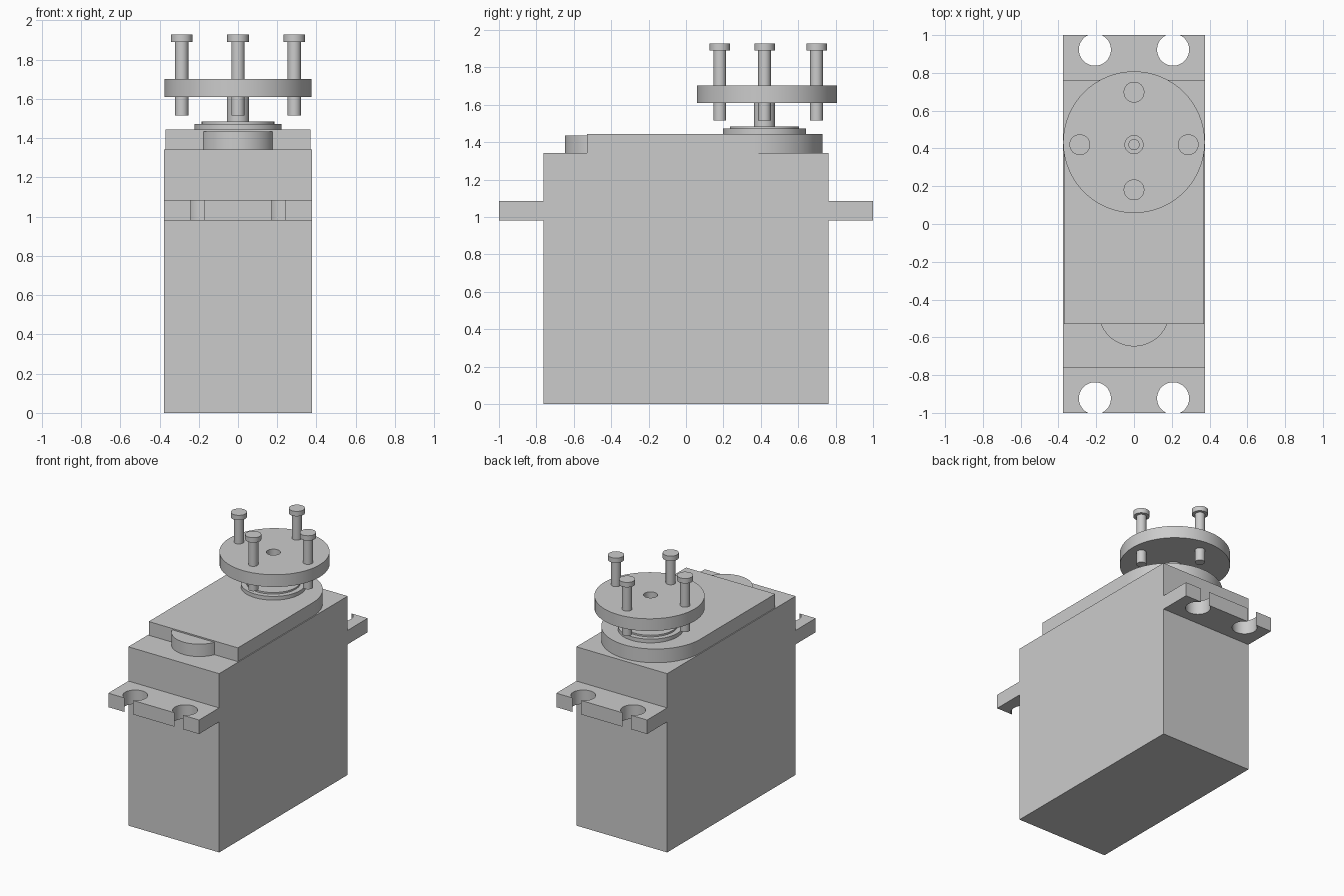
import bpy, bmesh
from math import sin, cos, asin, pi, radians

cube = bpy.data.objects.get("Cube")
if cube:
    bpy.data.objects.remove(cube, do_unlink=True)

grey = bpy.data.materials.new("plain grey")
grey.use_nodes = True
COLOR = (0.6, 0.6, 0.6, 1)
grey.diffuse_color = COLOR
grey.node_tree.nodes["Principled BSDF"].inputs["Base Color"].default_value = COLOR


def finish(name, bm):
    bmesh.ops.remove_doubles(bm, verts=bm.verts, dist=1e-5)
    bmesh.ops.recalc_face_normals(bm, faces=bm.faces)
    for f in bm.faces:
        f.smooth = True
    mesh = bpy.data.meshes.new(name)
    bm.to_mesh(mesh)
    bm.free()
    mesh.set_sharp_from_angle(angle=radians(30))
    mesh.materials.append(grey)
    obj = bpy.data.objects.new(name, mesh)
    bpy.context.collection.objects.link(obj)
    return obj


def prism(name, outline, z0, z1):
    """Extrude a flat outline from z0 to z1."""
    bm = bmesh.new()
    face = bm.faces.new([bm.verts.new((x, y, z0)) for x, y in outline])
    new = bmesh.ops.extrude_face_region(bm, geom=[face])["geom"]
    tops = [v for v in new if isinstance(v, bmesh.types.BMVert)]
    bmesh.ops.translate(bm, verts=tops, vec=(0, 0, z1 - z0))
    return finish(name, bm)


def lathe(name, profile, x, y, steps=64):
    """Spin a closed (radius, z) profile about a vertical axis."""
    bm = bmesh.new()
    vs = [bm.verts.new((x + r, y, z)) for r, z in profile]
    es = [bm.edges.new((vs[i - 1], vs[i])) for i in range(len(vs))
          if profile[i - 1][0] > 0 or profile[i][0] > 0]
    bmesh.ops.spin(bm, geom=vs + es, cent=(x, y, 0), axis=(0, 0, 1),
                   angle=2 * pi, steps=steps)
    return finish(name, bm)


def arc(cx, cy, r, a0, a1, n=32):
    return [(cx + r * cos(a0 + (a1 - a0) * i / n),
             cy + r * sin(a0 + (a1 - a0) * i / n)) for i in range(n + 1)]


W, L = 0.377, 0.762                  # half width and half length of the case
AXIS = 0.42                          # y of the output shaft

# Case in three stacked sections
body = [(-W, -L), (W, -L), (W, L), (-W, L)]
prism("bottom_cover", body, 0, 0.153)
prism("middle_case", body, 0.153, 0.98)
prism("upper_case", body, 0.98, 1.342)

# Mounting tabs with round holes that break through the outer edge
HX, HY, HR = 0.207, 0.923, 0.085
a = asin((1 - HY) / HR)
tab = [(-W, L), (W, L), (W, 1)]
for hx in (HX, -HX):
    tab += arc(hx, HY, HR, a, -pi - a, 40)
tab.append((-W, 1))
for name, side in (("back_mounting_tab", 1), ("front_mounting_tab", -1)):
    prism(name, [(x, y * side) for x, y in tab], 0.98, 1.085)

# Raised gear cover with a rounded end, and the round bump at its front
R = 0.37
prism("gear_cover", [(-R, -0.53), (R, -0.53)] + arc(0, 0.36, R, 0, pi, 48),
      1.342, 1.445)
lathe("cover_bump", [(0, 1.342), (0.19, 1.342), (0.19, 1.435), (0, 1.435)], 0, -0.458)

# Stepped bearing ring and hollow output shaft
lathe("bearing_ring", [(0, 1.445), (0.222, 1.445), (0.222, 1.473), (0.185, 1.473),
                       (0.185, 1.485), (0, 1.485)], 0, AXIS)
lathe("output_shaft", [(0, 1.485), (0.057, 1.485), (0.057, 1.61), (0.027, 1.61),
                       (0.027, 1.5), (0, 1.5)], 0, AXIS, 32)

# Round horn with a centre hole
horn_y, horn_r = 0.433, 0.375
horn = lathe("horn_disc", [(0.048, 1.61), (horn_r, 1.61), (horn_r, 1.702),
                           (0.048, 1.702)], 0, horn_y)
for v in horn.data.vertices:         # centre hole lines up with the shaft
    if abs(v.co.x) < 0.1 and abs(v.co.y - horn_y) < 0.1:
        v.co.y += AXIS - horn_y

# Four screws through the horn
screw = [(0, 1.515), (0.034, 1.515), (0.034, 1.89), (0.055, 1.89),
         (0.055, 1.927), (0, 1.927)]
for name, x, y in (("left", 0.287, AXIS), ("right", -0.287, AXIS),
                   ("back", 0, 0.698), ("front", 0, 0.181)):
    lathe(name + "_horn_screw", screw, x, y, 32)
